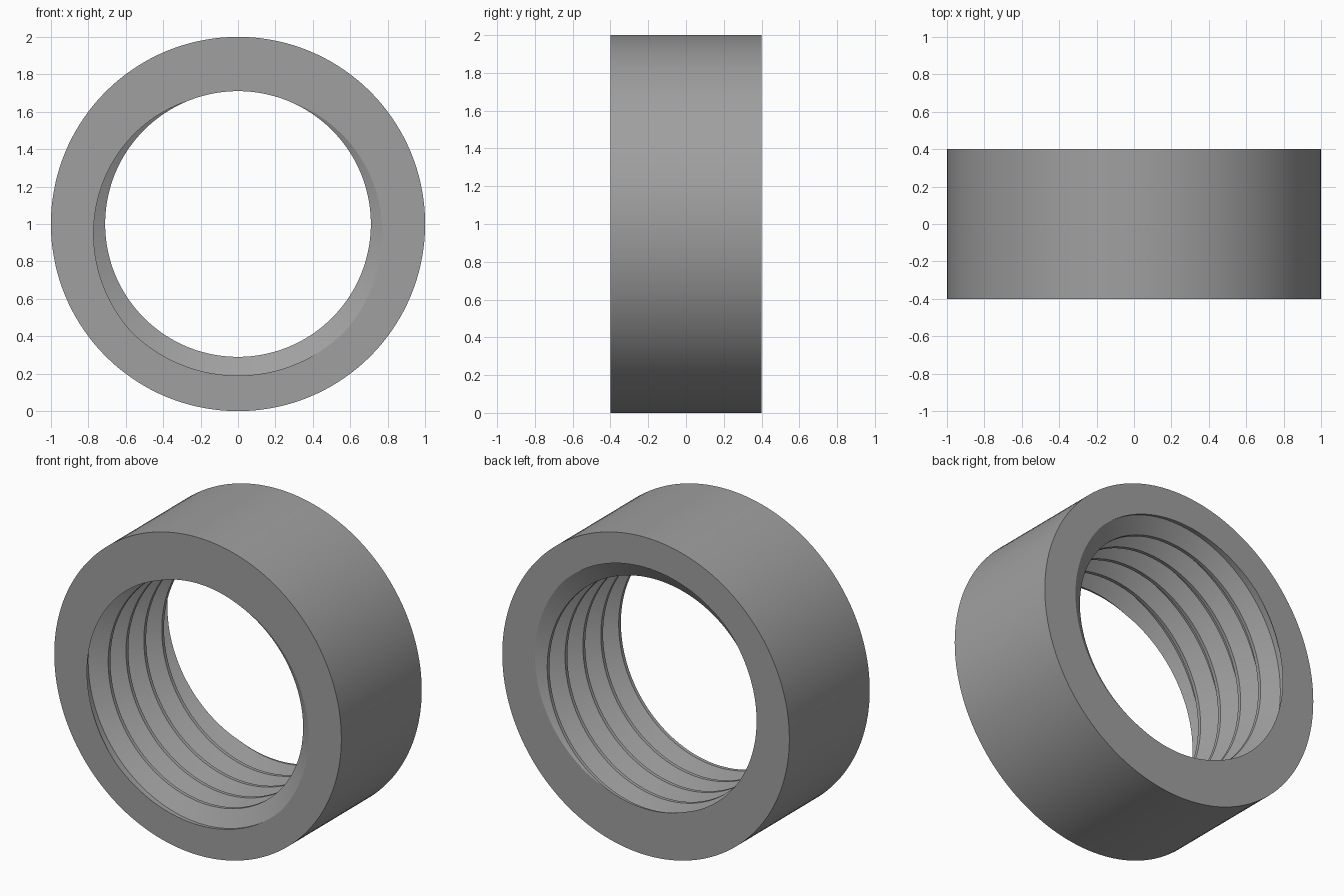
import bpy, bmesh, math

if "Cube" in bpy.data.objects:
    bpy.data.objects.remove(bpy.data.objects["Cube"])

HALF = 0.4                 # half width of the ring
PITCH = 2 * HALF / 4.5     # four and a half thread turns
R_OUT, R_CREST, R_ROOT = 1.0, 0.71, 0.81
SEG = 144
# one thread tooth: (fraction of pitch, radius)
TOOTH = [(-0.0625, R_CREST), (0.0625, R_CREST), (0.375, R_ROOT), (0.625, R_ROOT)]

bm = bmesh.new()


def point(r, a, y):
    return bm.verts.new((r * math.sin(a), y, 1 + r * math.cos(a)))


# helical thread surface, running past both ends
first, last = -2 * SEG, 6 * SEG
rows = {}
for i in range(first, last + 1):
    a = 2 * math.pi * (i % SEG) / SEG
    rows[i] = [point(r, a, -HALF + PITCH * (u + i / SEG)) for u, r in TOOTH]
for i in range(first, last - SEG):
    for j in range(4):
        if j < 3:
            c, d = rows[i + 1][j + 1], rows[i][j + 1]
        else:
            c, d = rows[i + 1 + SEG][0], rows[i + SEG][0]
        bm.faces.new((rows[i][j], rows[i + 1][j], c, d))

# trim the thread flush with the two end faces
for s in (-1, 1):
    bmesh.ops.bisect_plane(bm, geom=bm.verts[:] + bm.edges[:] + bm.faces[:], dist=1e-5,
                           plane_co=(0, s * HALF, 0), plane_no=(0, s, 0), clear_outer=True)
bmesh.ops.delete(bm, geom=[v for v in bm.verts if not v.link_faces], context='VERTS')
bmesh.ops.remove_doubles(bm, verts=bm.verts[:], dist=1e-4)

# outer wall
rims = [[point(R_OUT, 2 * math.pi * k / SEG, y) for k in range(SEG)] for y in (-HALF, HALF)]
for k in range(SEG):
    n = (k + 1) % SEG
    bm.faces.new((rims[0][k], rims[0][n], rims[1][n], rims[1][k]))

# flat end faces between outer rim and thread rim
for s in (-1, 1):
    rim = [e for e in bm.edges if e.is_boundary and
           all(abs(v.co.y - s * HALF) < 1e-4 for v in e.verts)]
    bmesh.ops.triangle_fill(bm, edges=rim, use_beauty=True, normal=(0, s, 0))
bmesh.ops.recalc_face_normals(bm, faces=bm.faces[:])

mesh = bpy.data.meshes.new("threaded_ring")
bm.to_mesh(mesh)
bm.free()
ring = bpy.data.objects.new("threaded_ring", mesh)
bpy.context.collection.objects.link(ring)

grey = bpy.data.materials.new("plain grey")
grey.diffuse_color = (0.35, 0.35, 0.35, 1)
grey.use_nodes = True
grey.node_tree.nodes["Principled BSDF"].inputs["Base Color"].default_value = grey.diffuse_color
mesh.materials.append(grey)

bpy.context.view_layer.objects.active = ring
ring.select_set(True)
bpy.ops.object.shade_smooth_by_angle(angle=math.radians(25))
